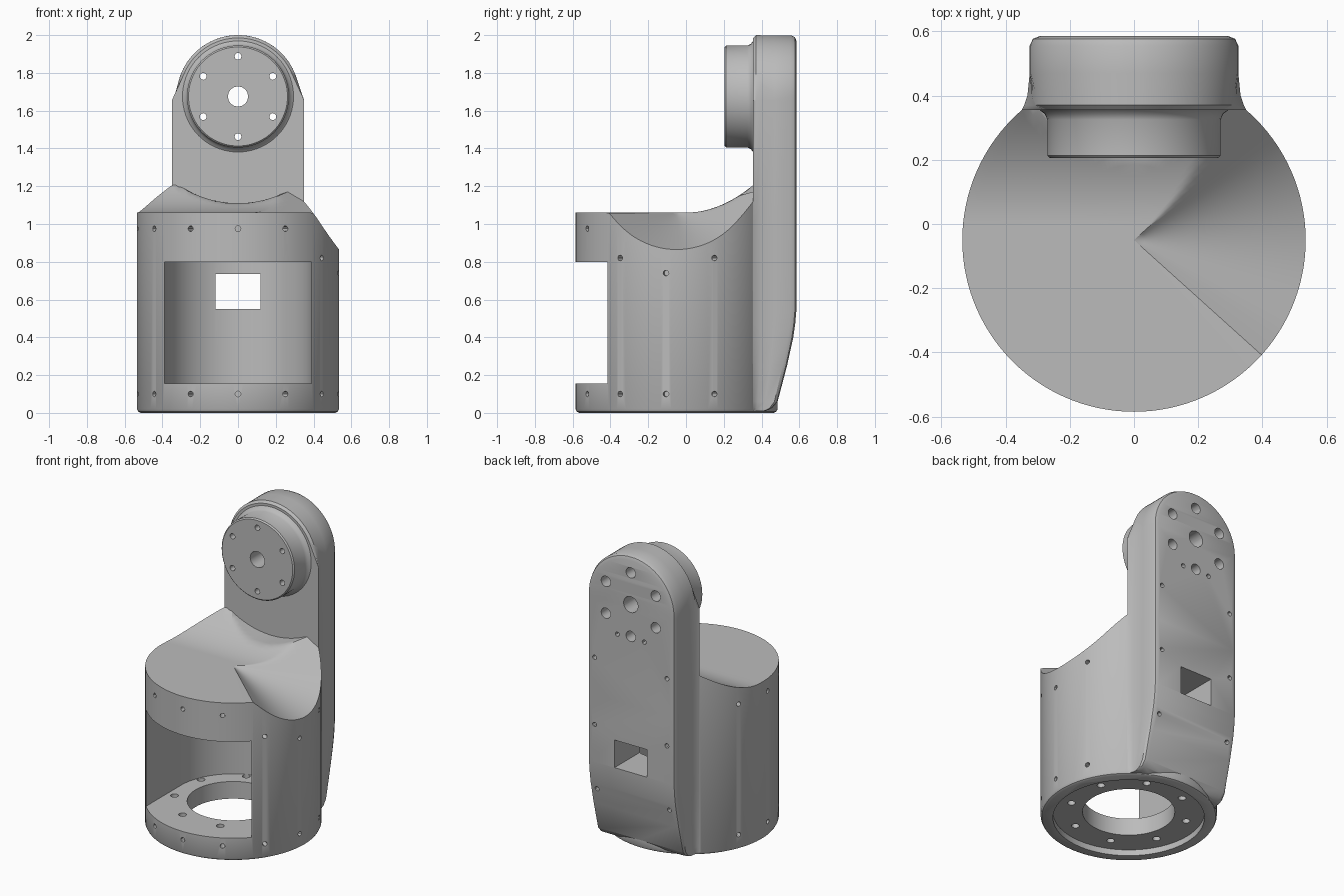
import bpy, bmesh
from math import sin, cos, pi, sqrt, acos, radians
from mathutils import Vector

if "Cube" in bpy.data.objects:
    bpy.data.objects.remove(bpy.data.objects["Cube"])

grey = bpy.data.materials.new("plain grey")
grey.use_nodes = True
grey.diffuse_color = (0.5, 0.5, 0.5, 1)
grey.node_tree.nodes["Principled BSDF"].inputs["Base Color"].default_value = (0.5, 0.5, 0.5, 1)

CY, R, TOP = -0.05, 0.535, 1.06      # drum axis, radius and flat top height
HUB_Z = 1.675                        # pivot height on the arm


def finish(bm, name):
    bmesh.ops.recalc_face_normals(bm, faces=bm.faces)
    mesh = bpy.data.meshes.new(name)
    bm.to_mesh(mesh)
    bm.free()
    mesh.materials.append(grey)
    ob = bpy.data.objects.new(name, mesh)
    bpy.context.collection.objects.link(ob)
    return ob


def bridge(bm, a, b):
    n = len(a)
    for i in range(n):
        j = (i + 1) % n
        bm.faces.new((a[i], a[j], b[j], b[i]))


def lathe(bm, profile, origin, direction, segs=24):
    """Closed turned solid; profile is (radius, distance along the axis)."""
    q = Vector(direction).to_track_quat('Z', 'Y')
    rings = [[bm.verts.new(Vector(origin) + q @ Vector((r * cos(2 * pi * i / segs), r * sin(2 * pi * i / segs), t)))
              for i in range(segs)] for r, t in profile]
    for a, b in zip(rings, rings[1:]):
        bridge(bm, a, b)
    bm.faces.new(rings[0])
    bm.faces.new(rings[-1])


def combine(target, other, operation):
    mod = target.modifiers.new(operation, 'BOOLEAN')
    mod.operation, mod.object, mod.solver = operation, other, 'EXACT'
    bpy.context.view_layer.objects.active = target
    bpy.ops.object.modifier_apply(modifier=mod.name)
    bpy.data.objects.remove(other)


def top_height(x, y):
    # Flat, sweeping up to the arm, with hub clearance and a conical side scoop
    z = TOP + 1.15 * max(0, y) ** 2
    if abs(x) < 0.5:
        z = min(z, HUB_Z - sqrt(0.565 ** 2 - x * x))
    if x > 0.001:
        s = abs((y - CY) / x)
        g = 0.47 * s * s - 0.365 if s < 0.7 else 0.66 * (s - 0.7) - 0.135
        z = min(z, TOP + x * g)
    return z


# Drum with sculpted top
def make_drum(segs=120, steps=16):
    bm = bmesh.new()
    dirs = [(cos(2 * pi * i / segs), sin(2 * pi * i / segs)) for i in range(segs)]

    def ring(r, z=None):
        return [bm.verts.new((r * c, CY + r * s, top_height(r * c, CY + r * s) if z is None else z))
                for c, s in dirs]
    rings = [ring(0.515, 0), ring(0.528, 0.007), ring(R, 0.02)]
    rings += [ring(R * k / steps) for k in range(steps, 0, -1)]
    for a, b in zip(rings, rings[1:]):
        bridge(bm, a, b)
    bm.faces.new(rings[0])
    tip = bm.verts.new((0, CY, TOP))
    for i in range(segs):
        bm.faces.new((rings[-1][i], rings[-1][(i + 1) % segs], tip))
    return finish(bm, "bracket_body")


# Upright arm: arched outline lofted from front to back, tapered at the foot
def make_arm():
    rows = [(0.01, 0.42), (0.025, 0.455), (0.06, 0.485), (0.25, 0.535), (0.4, 0.568),
            (0.47, 0.578), (0.55, 0.585), (1.0, 0.585), (1.655, 0.585)]
    layers = [(0.355, 0.35, 0.31), (0.37, 0.342, 0.325), (0.4, 0.332, 0.325), (0.47, 0.325, 0.325),
              (0.555, 0.325, 0.325), (0.577, 0.315, 0.315), (0.585, 0.295, 0.295)]
    bm = bmesh.new()
    loops = []
    for y, w, r in layers:
        side = [(w, z, 0.355 + (y - 0.355) * (back - 0.355) / 0.23) for z, back in rows]
        a0 = acos(r / w) if w > r else 0
        for i in range(20):
            a = a0 + (pi / 2 - a0) * i / 20
            side.append((r * cos(a), HUB_Z + r * sin(a), y))
        pts = side + [(-x, z, yy) for x, z, yy in reversed(side)]
        loops.append([bm.verts.new((x, yy, z)) for x, z, yy in pts])
    for a, b in zip(loops, loops[1:]):
        bridge(bm, a, b)
    n = len(loops[0])
    for loop in (loops[0], loops[-1]):
        for i in range(n // 2 - 1):
            bm.faces.new((loop[i], loop[i + 1], loop[n - 2 - i], loop[n - 1 - i]))
    return finish(bm, "arm")


body = make_drum()
combine(body, make_arm(), 'UNION')

# Round hub with a small fillet at its base
bm = bmesh.new()
lathe(bm, [(0.262, 0.205), (0.27, 0.213), (0.27, 0.325), (0.278, 0.343), (0.298, 0.358), (0.298, 0.4)],
      (0, 0, HUB_Z), (0, 1, 0), 72)
combine(body, finish(bm, "hub"), 'UNION')

# U-shaped motor bay open to the front
bm = bmesh.new()
plan = [(-0.39, -0.8)] + [(-0.39 * cos(pi * i / 40), CY + 0.39 * sin(pi * i / 40)) for i in range(41)] + [(0.39, -0.8)]
low, high = [[bm.verts.new((x, y, z)) for x, y in plan] for z in (0.155, 0.8)]
bridge(bm, low, high)
bm.faces.new(low)
bm.faces.new(high)
combine(body, finish(bm, "bay_cutter"), 'DIFFERENCE')

# Cable window through the back
bm = bmesh.new()
bmesh.ops.create_cube(bm, size=1)
for v in bm.verts:
    v.co = (v.co.x * 0.24, 0.45 + v.co.y * 0.6, 0.643 + v.co.z * 0.185)
combine(body, finish(bm, "window_cutter"), 'DIFFERENCE')

# Bearing recess and opening in the floor
bm = bmesh.new()
lathe(bm, [(0.46, -0.1), (0.46, 0.04), (0.28, 0.04), (0.28, 0.3)], (0, CY, 0), (0, 0, 1), 72)
combine(body, finish(bm, "floor_cutter"), 'DIFFERENCE')

# Screw holes
bm = bmesh.new()
for i in range(8):                                   # floor ring
    a = pi * (i + 0.5) / 4
    lathe(bm, [(0.024, 0.02), (0.024, 0.2)], (0.365 * cos(a), CY + 0.365 * sin(a), 0), (0, 0, 1), 16)
for k in range(-4, 5):                               # drum wall
    a = radians(-90 + 28 * k)
    upper = {2: 0.82, 3: 0.74, 4: 0.82}.get(k, 0.975)
    for z in (0.1, upper):
        lathe(bm, [(0.015, 0.475), (0.015, 0.6)], (0, CY, z), (cos(a), sin(a), 0), 12)
lathe(bm, [(0.053, 0.1), (0.053, 0.7)], (0, 0, HUB_Z), (0, 1, 0), 32)
for i in range(6):                                   # hub bolts, counterbored behind
    a = pi / 2 + pi * i / 3
    lathe(bm, [(0.018, 0.1), (0.018, 0.48), (0.035, 0.48), (0.035, 0.7)],
          (0.213 * cos(a), 0, HUB_Z + 0.213 * sin(a)), (0, 1, 0), 20)
for x, z in ((0.1, 1.45), (0.268, 1.25), (0.268, 0.8), (0.268, 0.36)):   # back cover
    for s in (-1, 1):
        lathe(bm, [(0.015, 0.48), (0.015, 0.7)], (s * x, 0, z), (0, 1, 0), 12)
combine(body, finish(bm, "hole_cutter"), 'DIFFERENCE')

bpy.ops.object.select_all(action='DESELECT')
body.select_set(True)
bpy.context.view_layer.objects.active = body
bpy.ops.object.shade_smooth_by_angle(angle=radians(30))
